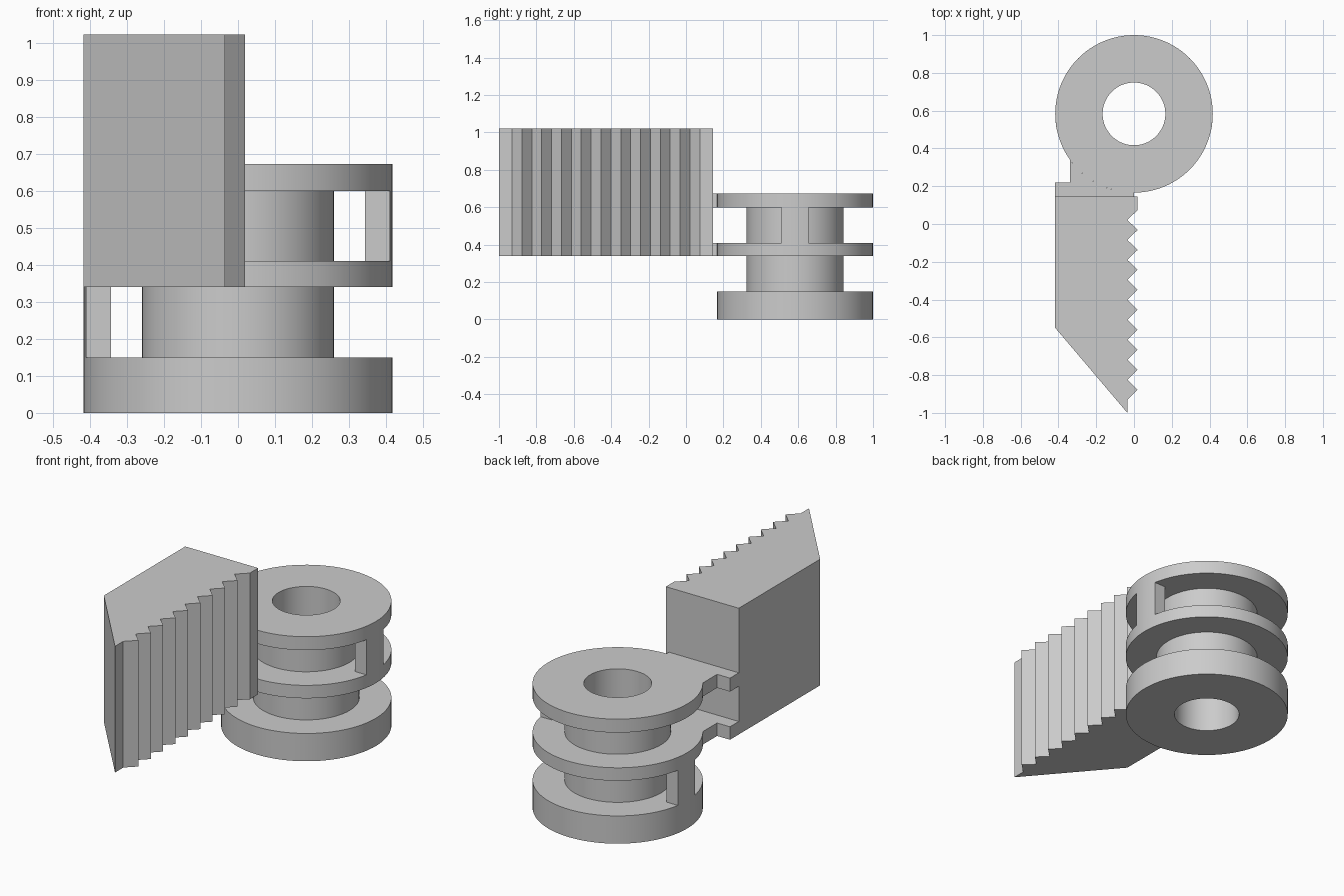
import bpy, bmesh, math

cube = bpy.data.objects.get("Cube")
if cube:
    bpy.data.objects.remove(cube, do_unlink=True)

GREY = bpy.data.materials.new("plain grey")
GREY.use_nodes = True
colour = (0.6, 0.6, 0.6, 1)
GREY.diffuse_color = colour
GREY.node_tree.nodes["Principled BSDF"].inputs["Base Color"].default_value = colour

CY, R, HUB, BORE = 0.583, 0.417, 0.26, 0.166   # spool centre and radii
BASE, MID, MID_TOP, TOP, SPOOL_TOP = 0.15, 0.34, 0.41, 0.60, 0.673
ARM_TOP, ARM_BACK = 1.022, 0.145


def finish(name, bm, smooth=False):
    bmesh.ops.recalc_face_normals(bm, faces=bm.faces)
    mesh = bpy.data.meshes.new(name)
    bm.to_mesh(mesh)
    bm.free()
    mesh.materials.append(GREY)
    obj = bpy.data.objects.new(name, mesh)
    bpy.context.collection.objects.link(obj)
    if smooth:
        bpy.ops.object.select_all(action='DESELECT')
        obj.select_set(True)
        bpy.context.view_layer.objects.active = obj
        bpy.ops.object.shade_smooth_by_angle(angle=math.radians(30))
    return obj


def prism(name, outline, z0, z1, smooth=False):
    bm = bmesh.new()
    face = bm.faces.new([bm.verts.new((x, y, z0)) for x, y in outline])
    grown = bmesh.ops.extrude_face_region(bm, geom=[face], use_keep_orig=True)
    top = [v for v in grown["geom"] if isinstance(v, bmesh.types.BMVert)]
    bmesh.ops.translate(bm, verts=top, vec=(0, 0, z1 - z0))
    return finish(name, bm, smooth)


def arc(start, end, steps):
    angles = [start + (end - start) * i / steps for i in range(steps + 1)]
    return [(R * math.cos(a), CY + R * math.sin(a)) for a in angles]


# Bored spool with three flanges, turned from one profile
profile = [(BORE, 0), (R, 0), (R, BASE), (HUB, BASE), (HUB, MID), (R, MID),
           (R, MID_TOP), (HUB, MID_TOP), (HUB, TOP), (R, TOP),
           (R, SPOOL_TOP), (BORE, SPOOL_TOP)]
bm = bmesh.new()
ring = [bm.verts.new((r, CY, z)) for r, z in profile]
edges = [bm.edges.new((v, ring[i - 1])) for i, v in enumerate(ring)]
bmesh.ops.spin(bm, geom=ring + edges, cent=(0, CY, 0), axis=(0, 0, 1),
               angle=math.tau, steps=96, use_merge=True)
bmesh.ops.remove_doubles(bm, verts=bm.verts, dist=0.0001)
finish("spool", bm, True)

# Stop blocks between the flanges, one on each side
half = math.asin(0.073 / R)
for name, side, z0, z1 in (("upper_stop", 1, MID_TOP, TOP),
                           ("lower_stop", -1, BASE, MID)):
    rim = [(side * x, y) for x, y in arc(-half, half, 6)]
    inner = [(side * 0.343, CY + 0.073), (side * 0.343, CY - 0.073)]
    prism(name, rim + inner, z0, z1, True)

# Two stepped plates joining the flanges to the arm
step = -0.34
rim = arc(math.pi + math.acos(-step / R), 1.5 * math.pi, 16)
plate = rim + [(0, ARM_BACK), (-R, ARM_BACK), (-R, 0.22), (step, 0.22)]
for name, z0, z1 in (("lower_link", MID, MID_TOP), ("upper_link", TOP, SPOOL_TOP)):
    prism(name, plate, z0, z1)

# Wedge-ended arm with a row of vertical teeth
valley, peak, pitch = -0.035, 0.019, 0.1057
outline = [(-R, ARM_BACK), (-R, -0.55), (valley, -1)]
for i in range(10):
    y = -0.93 + i * pitch
    outline += [(valley, y), (peak, y + pitch / 2)]
outline.append((peak, ARM_BACK))
prism("toothed_arm", outline, MID, ARM_TOP)
